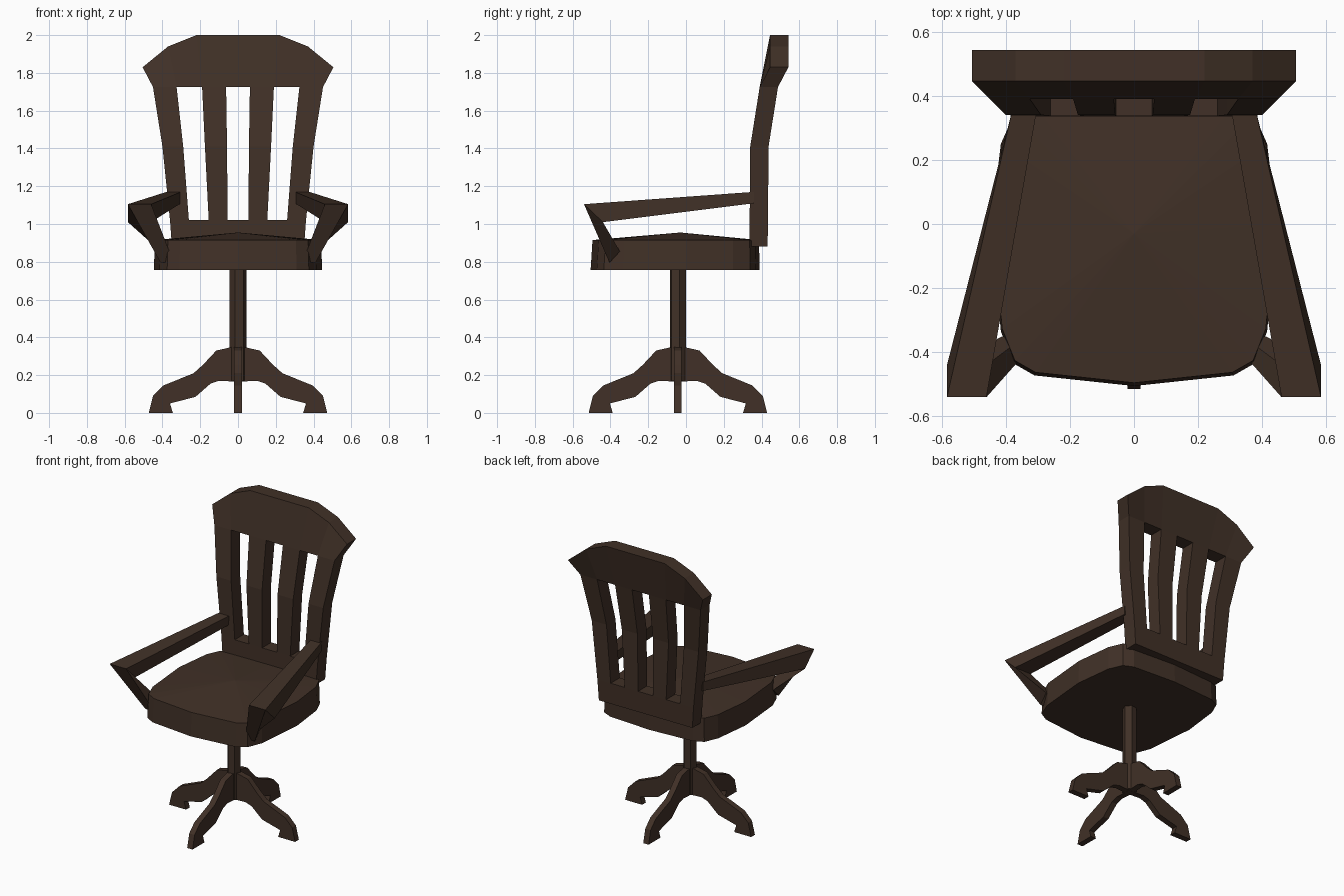
import bpy, bmesh, math

if "Cube" in bpy.data.objects:
    bpy.data.objects.remove(bpy.data.objects["Cube"])

wood = bpy.data.materials.new("dark brown wood")
wood.diffuse_color = (0.052, 0.030, 0.020, 1)
wood.use_nodes = True
wood.node_tree.nodes["Principled BSDF"].inputs["Base Color"].default_value = wood.diffuse_color


def finish(name, bm):
    bmesh.ops.recalc_face_normals(bm, faces=bm.faces)
    me = bpy.data.meshes.new(name)
    bm.to_mesh(me)
    bm.free()
    me.materials.append(wood)
    ob = bpy.data.objects.new(name, me)
    bpy.context.collection.objects.link(ob)
    return ob


def loft(name, sections):
    """Join equal-length closed sections with side faces and end caps."""
    bm = bmesh.new()
    rings = [[bm.verts.new(p) for p in s] for s in sections]
    n = len(rings[0])
    for a, b in zip(rings, rings[1:]):
        for i in range(n):
            j = (i + 1) % n
            bm.faces.new((a[i], a[j], b[j], b[i]))
    bm.faces.new(rings[0])
    bm.faces.new(rings[-1])
    return finish(name, bm)


def mirrored(half):
    return [(-x, *r) for x, *r in reversed(half)] + half


# Backrest: slatted panel, cells 1, 3 and 5 of the middle rows left open
rows = [
    (0.335, mirrored([(.055, .88), (.15, .88), (.255, .88), (.35, .88)])),
    (0.337, mirrored([(.055, 1.02), (.155, 1.02), (.26, 1.02), (.36, 1.02)])),
    (0.340, mirrored([(.058, 1.41), (.175, 1.41), (.29, 1.41), (.40, 1.41)])),
    (0.390, mirrored([(.063, 1.725), (.19, 1.725), (.325, 1.725), (.45, 1.725)])),
    (0.445, mirrored([(.07, 2.0), (.22, 2.0), (.37, 1.94), (.505, 1.83)])),
]
bm = bmesh.new()
grid = [[bm.verts.new((x, y, z)) for x, z in pts] for y, pts in rows]
for r in range(4):
    for c in range(7):
        if r in (1, 2) and c in (1, 3, 5):
            continue
        bm.faces.new((grid[r][c], grid[r][c + 1], grid[r + 1][c + 1], grid[r + 1][c]))
front = list(bm.faces)
back = bmesh.ops.extrude_face_region(bm, geom=front, use_keep_orig=True)["geom"]
bmesh.ops.translate(bm, vec=(0, 0.097, 0),
                    verts=[v for v in back if isinstance(v, bmesh.types.BMVert)])
finish("backrest", bm)

# Seat: thick outline with a low peak in the middle
right = [(0, -.5), (.31, -.467), (.375, -.43), (.415, -.33), (.445, 0),
         (.415, .25), (.375, .34), (.31, .37), (0, .39)]
outline = right + [(-x, y) for x, y in right[-2:0:-1]]
bm = bmesh.new()
low = [bm.verts.new((x, y + (-.005 if y < 0 else 0), .757)) for x, y in outline]
top = [bm.verts.new((x * .99, y * .99, .915)) for x, y in outline]
peak = bm.verts.new((0, -.03, .955))
for i in range(len(low)):
    j = (i + 1) % len(low)
    bm.faces.new((low[i], low[j], top[j], top[i]))
    bm.faces.new((top[i], top[j], peak))
bm.faces.new(low)
finish("seat", bm)

# Armrests: bar running forward, then folding back down to the seat
for side, label in ((1, "right"), (-1, "left")):
    def section(x0, x1, y_top, z_top, y_low, z_low):
        return [(side * x0, y_top, z_top), (side * x1, y_top, z_top),
                (side * x1, y_low, z_low), (side * x0, y_low, z_low)]
    loft(label + "_armrest", [
        section(.302, .378, .36, 1.17, .36, 1.11),
        section(.46, .583, -.54, 1.105, -.44, 1.01),
        section(.34, .41, -.405, .795, -.35, .855)])

# Pedestal column
CY = -0.043
hexagon = [(.045 * math.cos(math.radians(a)), CY + .045 * math.sin(math.radians(a)))
           for a in range(10, 370, 60)]
loft("column", [[(x, y, z) for x, y in hexagon] for z in (.17, .77)])

# Four curved legs
profile = [(0, .345), (.035, .348), (.115, .33), (.185, .255), (.235, .21),
           (.395, .145), (.45, .09), (.472, 0), (.345, 0), (.36, .05),
           (.225, .085), (.145, .155), (.10, .17), (0, .165)]
for k in range(4):
    leg = loft("leg_%d" % (k + 1), [[(x, t, z) for x, z in profile] for t in (-.02, .02)])
    leg.location = (0, CY, 0)
    leg.rotation_euler.z = k * math.pi / 2
